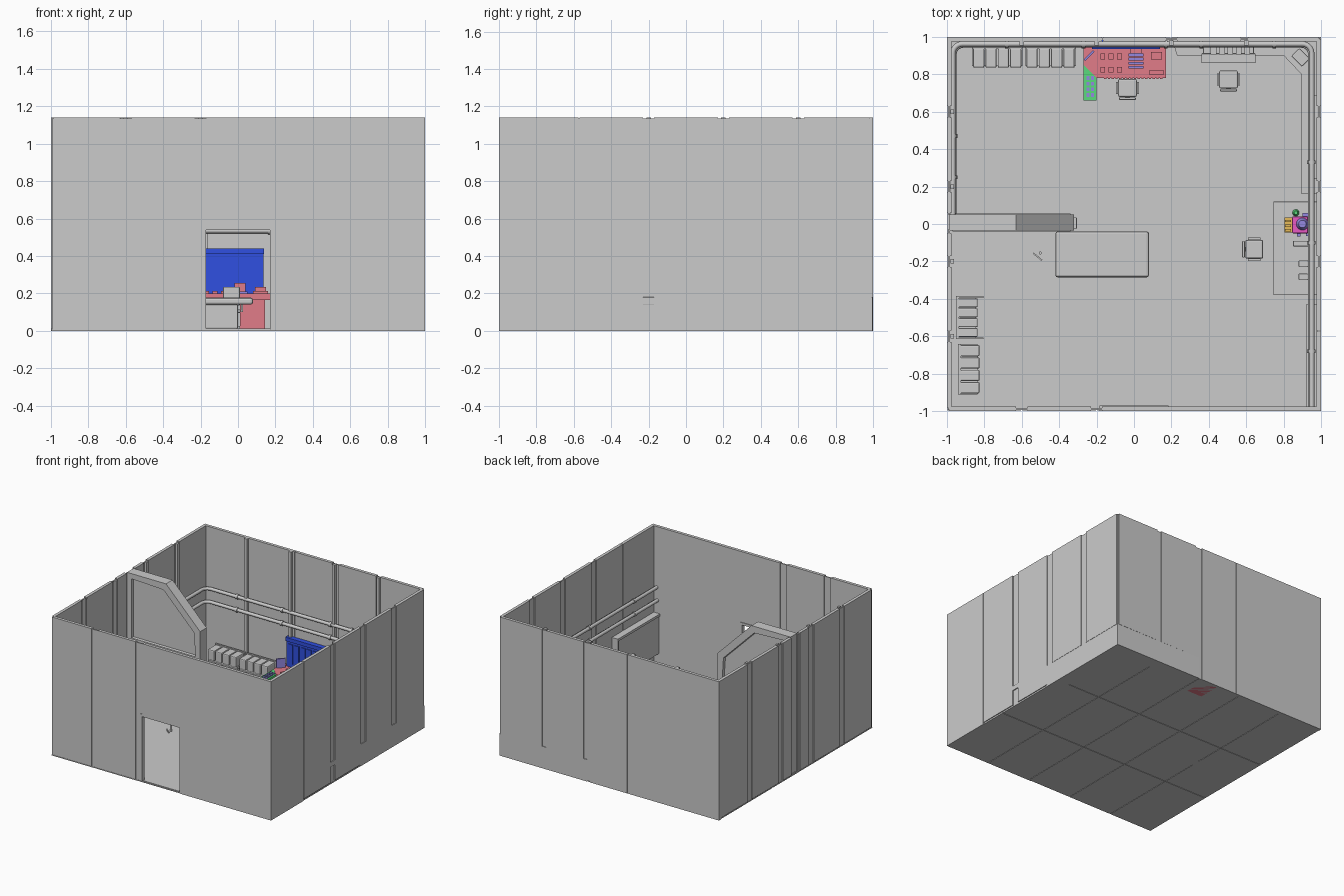
import bpy, bmesh
from math import pi, cos, sin, radians
from mathutils import Matrix, Vector

if "Cube" in bpy.data.objects:
    bpy.data.objects.remove(bpy.data.objects["Cube"])

def mat(name, rgb):
    m = bpy.data.materials.new(name)
    m.diffuse_color = (*rgb, 1)
    m.use_nodes = True
    m.node_tree.nodes["Principled BSDF"].inputs["Base Color"].default_value = m.diffuse_color
    return m

RED, BLUE = mat("red", (.75, .2, .25)), mat("blue", (.03, .08, .75))
GREEN, PURPLE = mat("green", (.1, .7, .2)), mat("purple", (.3, .25, .75))
ORANGE, MAGENTA = mat("orange", (.8, .5, .1)), mat("magenta", (.8, .1, .55))

def finish(name, bm, m=None, M=None, bevel=0):
    bmesh.ops.recalc_face_normals(bm, faces=bm.faces)
    me = bpy.data.meshes.new(name)
    bm.to_mesh(me)
    bm.free()
    o = bpy.data.objects.new(name, me)
    bpy.context.collection.objects.link(o)
    if M: o.matrix_world = M
    if m: me.materials.append(m)
    if bevel:
        b = o.modifiers.new("bevel", 'BEVEL')
        b.width, b.segments = bevel, 2
    return o

def boxes(name, parts, m=None, M=None, bevel=0):
    """Parts are (x0, x1, y0, y1, z0, z1)."""
    bm = bmesh.new()
    for x0, x1, y0, y1, z0, z1 in parts:
        T = Matrix.Translation(((x0+x1)/2, (y0+y1)/2, (z0+z1)/2)) @ Matrix.Diagonal((x1-x0, y1-y0, z1-z0, 1))
        bmesh.ops.create_cube(bm, size=1, matrix=T)
    return finish(name, bm, m, M, bevel)

def prism(name, pts, a, b, axis='z', m=None, inset=0, bevel=0):
    """Extrude a 2D outline from a to b along z, or along y for an xz outline."""
    put = (lambda p, t: (p[0], p[1], t)) if axis == 'z' else (lambda p, t: (p[0], t, p[1]))
    bm = bmesh.new()
    lo, hi = ([bm.verts.new(put(p, t)) for p in pts] for t in (a, b))
    n = len(pts)
    caps = [bm.faces.new(lo[::-1]), bm.faces.new(hi)]
    for i in range(n):
        bm.faces.new((lo[i], lo[(i+1) % n], hi[(i+1) % n], hi[i]))
    bmesh.ops.recalc_face_normals(bm, faces=bm.faces)
    if inset:
        bmesh.ops.inset_individual(bm, faces=caps, thickness=inset)
        bmesh.ops.inset_individual(bm, faces=caps, thickness=.005, depth=-.02)
    return finish(name, bm, m, bevel=bevel)

def cyl(name, p, r, h, m=None, seg=16, r2=None, M=None):
    bm = bmesh.new()
    bmesh.ops.create_cone(bm, cap_ends=True, segments=seg, radius1=r, radius2=r if r2 is None else r2,
                          depth=h, matrix=Matrix.Translation(p) @ (M or Matrix()))
    for f in bm.faces: f.smooth = len(f.verts) == 4
    return finish(name, bm, m)

def at(x, y, z=0, deg=0):
    return Matrix.Translation((x, y, z)) @ Matrix.Rotation(radians(deg), 4, 'Z')

H, D = 1.14, .012

# floor with shallow tiles underneath
boxes("floor", [(-.99, .99, -.99, .99, .003, D)])
cuts = [-1, -.6, -.2, .2, .6, 1]
boxes("floor_tiles", [(a+.004, b-.004, c+.004, d-.004, 0, .006)
                      for a, b in zip(cuts, cuts[1:]) for c, d in ((-1, -.35), (-.35, .3), (.3, 1))])

# thin wall shell with a doorway in front
I, O, S = .984, .993, H-.005
boxes("front_wall", [(-O, -.17, -O, -I, 0, S), (.17, O, -O, -I, 0, S), (-.17, .17, -O, -I, .54, S)])
boxes("other_walls", [(-O, O, I, O, 0, S), (I, O, -O, O, 0, S), (-O, -I, .05, O, 0, S), (-O, -I, -O, -.03, 0, S)])
boxes("door_frame", [(-.185, -.17, -1, -.97, D, .54), (.17, .185, -1, -.97, D, .54), (-.185, .185, -1, -.97, .54, .56)])

# raised wall panels, each (start, end, bottom)
P0, P1 = .975, 1
boxes("front_panels", [(a, b, -P1, -P0, z, H) for a, b, z in
      ((-.985, -.63, D), (-.57, -.23, D), (-.17, .17, .54), (.17, 1, 0))])
boxes("back_panels", [(a, b, P0, P1, z, H) for a, b, z in
      ((-1, -.17, 0), (-.165, .17, 0), (.23, .57, .18), (.61, .985, .18))])
boxes("right_panels", [(P0, P1, a, b, z, H) for a, b, z in
      ((-1, -.575, 0), (-.57, -.23, .015), (-.17, .17, .015), (.23, .57, .18), (.63, .985, .18))])
boxes("left_panels", [(-P1, -P0, a, b, D, H) for a, b in
      ((.63, 1), (.57, .23), (.17, .06), (-.17, -.05), (-.57, -.23), (-.98, -.63))])
boxes("inner_panel_ribs", [(s*.6-.012, s*.6+.012, .955, .98, D, H) for s in (-1, -.33, .33, 1)]
      + [(-.98, -.962, y-.012, y+.012, D, H) for y in (-.6, -.2, .2, .6)])

# partition with sloping top and recessed face
prism("partition_upper", [(-.985, .57), (-.32, .57), (-.32, .83), (-.63, H), (-.985, H)], -.035, .05, 'y', inset=.06)
boxes("partition_lower", [(-.985, -.32, -.03, .045, 0, .57)])
boxes("partition_ledge", [(-.97, -.34, -.04, .055, .555, .575)])
boxes("partition_switch_box", [(-.33, -.305, -.025, .035, .2, .3)], bevel=.004)

# wall pipes with rounded corners and couplings
def pipe(name, z, r, off):
    L, B, R, c = -.968+off, .962-off, .95-off, .05
    pts = [(L, .05)]
    pts += [(L+c-c*cos(t), B-c+c*sin(t)) for t in (i*pi/12 for i in range(7))]
    pts += [(R-c+c*sin(t), B-c+c*cos(t)) for t in (i*pi/12 for i in range(7))]
    pts += [(R, -.98)]
    cu = bpy.data.curves.new(name, 'CURVE')
    cu.dimensions, cu.bevel_depth, cu.bevel_resolution, cu.use_fill_caps = '3D', r, 2, True
    s = cu.splines.new('POLY')
    s.points.add(len(pts)-1)
    for p, q in zip(s.points, pts): p.co = (*q, z, 1)
    tmp = bpy.data.objects.new(name, cu)
    bpy.context.collection.objects.link(tmp)
    bpy.context.view_layer.update()
    me = bpy.data.meshes.new_from_object(tmp.evaluated_get(bpy.context.evaluated_depsgraph_get()))
    bpy.data.objects.remove(tmp)
    bpy.context.collection.objects.link(bpy.data.objects.new(name, me))
    RX, RY = Matrix.Rotation(pi/2, 4, 'Y'), Matrix.Rotation(pi/2, 4, 'X')
    for x in (-.68, -.27, .17, .36, .75): cyl(name+"_coupling", (x, B, z), r*1.35, .02, M=RX, seg=12)
    for x, y in ((L, .25), (L, .47), (R, .33), (R, -.1), (R, -.68)):
        cyl(name+"_coupling", (x, y, z), r*1.35, .02, M=RY, seg=12)

pipe("upper_pipe", .64, .014, 0)
pipe("lower_pipe", .535, .014, .006)

# storage lockers made of padded segments in a frame
def locker(M, rails=False):
    boxes("locker_segments", [(-.13+i*.066, -.07+i*.066, -.055, .05, z, z+.085)
          for i in range(4) for z in (.03, .125)], M=M, bevel=.008)
    boxes("locker_frame", [(-.135, .135, -.045, .055, D, .035), (-.135, .135, -.045, .055, .11, .13),
          (-.135, .135, .045, .06, D, .215)], M=M)
    if rails:
        boxes("locker_rails", [(s*.138-.006, s*.138+.006, -.085, .06, z, z+.012) for s in (-1, 1) for z in (.06, .21)]
              + [(s*.138-.006, s*.138+.006, -.085, -.073, D, .222) for s in (-1, 1)], M=M)

locker(at(-.73, .89))
locker(at(-.445, .89))
locker(at(-.88, -.775, 0, 90))
locker(at(-.89, -.5, 0, 90) @ Matrix.Diagonal((.8, 1, 1, 1)), True)

# chairs
def chair(M):
    boxes("chair_seat", [(-.05, .05, -.045, .05, .095, .115)], M=M, bevel=.008)
    boxes("chair_back", [(-.045, .045, -.062, -.048, .135, .235), (-.015, .015, -.06, -.045, .1, .15)], M=M, bevel=.005)
    boxes("chair_arms", [(s*.056-.006, s*.056+.006, -.03, .035, .14, .15) for s in (-1, 1)]
          + [(s*.056-.005, s*.056+.005, -.005, .01, .1, .145) for s in (-1, 1)], M=M)
    boxes("chair_feet", [(-.045, .045, -.007, .007, D, .025), (-.007, .007, -.045, .045, D, .025),
                         (-.009, .009, -.009, .009, .02, .1)], M=M)

chair(at(-.035, .725))
chair(at(.505, .77))
chair(at(.64, -.135, 0, -90))

# central table
boxes("table_top", [(-.42, .08, -.285, -.04, .14, .177)], bevel=.012)
boxes("table_pedestal", [(-.34, .0, -.22, -.1, D, .14)], bevel=.006)
cyl("tool_stand", (-.5, -.155, .04), .008, .06, seg=10)
boxes("floor_tool", [(-.03, .03, -.004, .004, D, .022)], M=at(-.515, -.175, 0, -40))

# corner counter
prism("counter", [(.2, 1), (.23, .9), (.8, .9), (.895, .8), (.895, .16), (.998, .16), (.998, .998)], 0, .18)
boxes("wall_screen", [(.955, .985, .24, .69, .25, .46)], bevel=.004)
boxes("corner_monitor", [(-.04, .04, -.03, .03, .18, .26)], M=at(.89, .89, 0, -45), bevel=.005)
boxes("grey_console", [(.36, .65, .86, .91, .15, .2), (.37, .64, .91, .955, .18, .27)], bevel=.004)
boxes("console_slides", [(.41+i*.045, .44+i*.045, .905, .945, .26, .3) for i in range(5)])
boxes("console_keys", [(.38+i*.035, .4+i*.035, .868, .895, .2, .207) for i in range(8)])

# main control desk
prism("control_desk_top", [(-.27, .995), (.17, .995), (.17, .78), (-.2, .78), (-.27, .85)], .165, .2, m=RED)
boxes("control_desk_cabinet", [(.01, .145, .8, .99, 0, .17)], RED)
boxes("control_desk_base", [(-.25, 0, .86, .98, D, .165)])
prism("side_desk", [(-.27, .85), (-.2, .78), (-.2, .66), (-.27, .66)], .165, .198, m=GREEN)
boxes("side_desk_leg", [(-.26, -.21, .67, .69, D, .165)], GREEN)
boxes("backboard", [(-.22, .135, .945, .985, .2, .41), (-.225, .14, .935, .99, .41, .44)], BLUE)
boxes("backboard_strips", [(-.2+i*.055, -.16+i*.055, .938, .948, .23, .39) for i in range(6)], BLUE)
boxes("desk_switches", [(-.18+i*.045, -.155+i*.045, y, y+.03, .2, .212) for i in range(3) for y in (.81, .88)], RED)
boxes("desk_front_buttons", [(-.16+i*.02, -.148+i*.02, .775, .785, .175, .192) for i in range(16)], RED)
boxes("desk_instruments", [(.09, .15, .88, .92, .2, .235), (-.02, .04, .91, .94, .2, .255), (.08, .16, .8, .82, .2, .212)], RED)
boxes("desk_keyboards", [(-.03, .05, .83+i*.022, .845+i*.022, .2, .21) for i in range(4)]
      + [(-.255+i*.024, -.238+i*.024, y, y+.02, .198, .206) for i in range(2) for y in (.68, .71, .74, .77)], PURPLE)
boxes("angled_screen", [(-.035, .035, -.006, .006, .2, .275)], PURPLE, at(-.24, .9, 0, 45))

# right-hand desk and its instrument
boxes("side_table_top", [(.745, 1.0, -.38, .12, .14, .18)], bevel=.004)
boxes("side_table_legs", [(.77, .97, y, y+.03, D, .14) for y in (-.36, .07)])
boxes("table_monitor", [(.85, .93, -.12, -.09, .18, .27)], bevel=.004)
boxes("table_boxes", [(.88, .93, y, y+.035, .18, .22) for y in (-.3, -.23)], bevel=.004)
boxes("low_wall_board", [(.93, .978, -.975, -.44, .1, .41), (.92, .978, -.98, -.43, .41, .43), (.92, .978, -.445, -.43, .1, .43)])
boxes("instrument_body", [(.845, .93, -.05, .04, .18, .26), (.93, .96, -.04, .03, .18, .29)], MAGENTA, bevel=.006)
cyl("instrument_dome", (.9, 0, .28), .033, .04, PURPLE, r2=.02)
boxes("instrument_tray", [(.805, .845, -.045, .035, .18, .2)]
      + [(.808, .84, y, y+.012, .2, .215) for y in (-.04, -.015, .01)], ORANGE)
cyl("instrument_flask", (.865, .06, .205), .018, .05, GREEN, r2=.01)
boxes("instrument_valves", [(.87, .89, -.068, -.05, .2, .23), (.92, .94, -.065, -.05, .2, .24), (.9, .93, .04, .06, .19, .23)], PURPLE)
